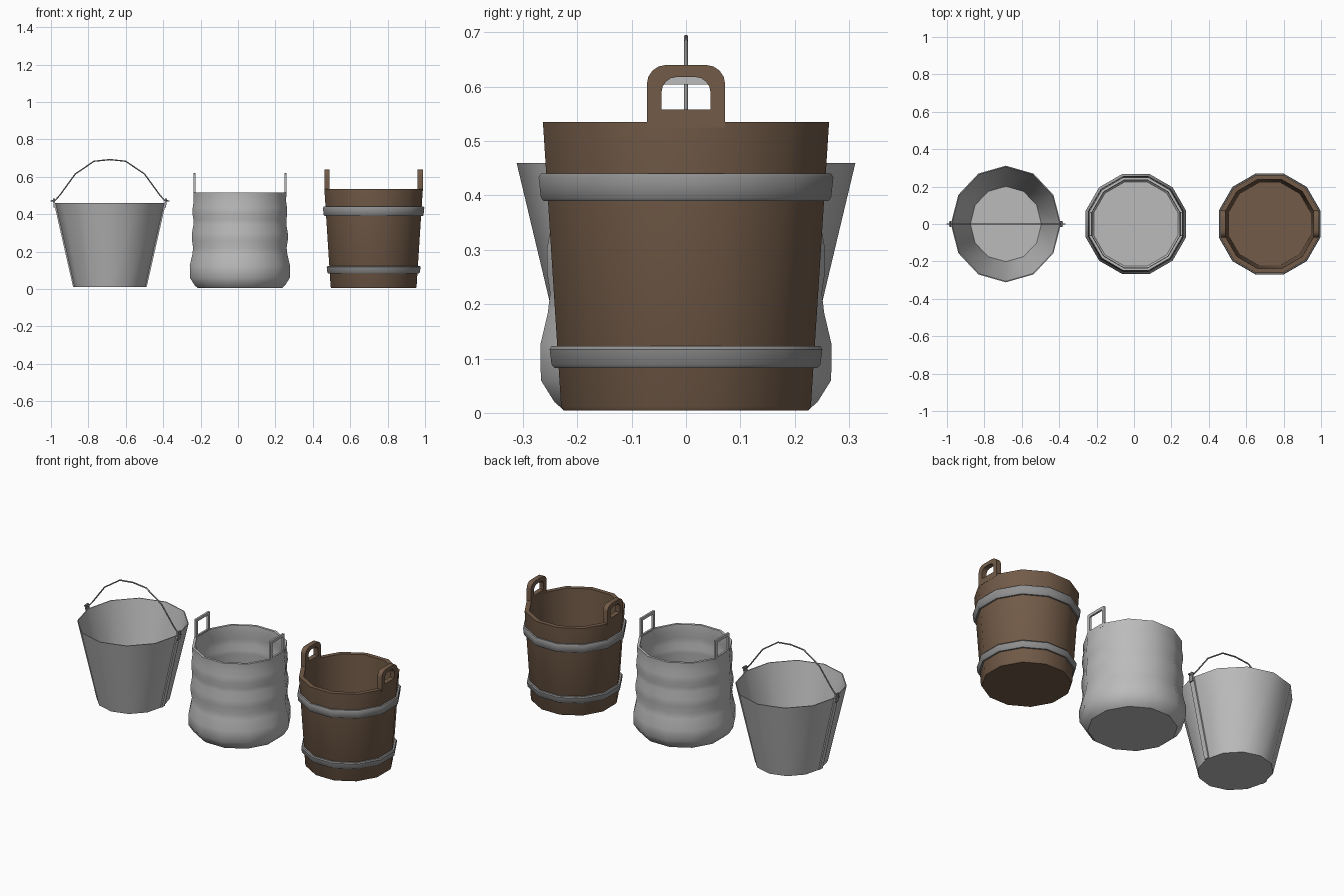
import bpy, bmesh
from math import pi, sin, cos, radians
from mathutils import Vector

cube = bpy.data.objects.get("Cube")
if cube:
    bpy.data.objects.remove(cube)

SIDES = 12
FLAT = 1 / cos(pi / SIDES)   # corner radius for a given flat-to-centre distance


def material(name, rgb):
    m = bpy.data.materials.new(name)
    m.use_nodes = True
    m.diffuse_color = (*rgb, 1)
    m.node_tree.nodes["Principled BSDF"].inputs["Base Color"].default_value = (*rgb, 1)
    return m


light_metal = material("light metal", (0.5, 0.5, 0.5))
dark_metal = material("dark metal", (0.28, 0.28, 0.28))
wood = material("brown wood", (0.17, 0.105, 0.065))


def finish(name, bm, mat, smooth=True):
    bmesh.ops.recalc_face_normals(bm, faces=bm.faces[:])
    mesh = bpy.data.meshes.new(name)
    bm.to_mesh(mesh)
    bm.free()
    mesh.materials.append(mat)
    ob = bpy.data.objects.new(name, mesh)
    bpy.context.collection.objects.link(ob)
    if smooth:
        bpy.ops.object.select_all(action='DESELECT')
        ob.select_set(True)
        bpy.context.view_layer.objects.active = ob
        bpy.ops.object.shade_smooth_by_angle(angle=radians(40))
    return ob


def lathe(name, x, profile, mat, turn=0.0, sx=1.0, sy=1.0, closed=False):
    """Spin (radius, height) points; open profiles get flat caps at both ends."""
    bm = bmesh.new()
    rings = []
    for r, z in profile:
        angles = [turn + 2 * pi * i / SIDES for i in range(SIDES)]
        rings.append([bm.verts.new((x + r * sx * cos(a), r * sy * sin(a), z)) for a in angles])
    pairs = list(zip(rings, rings[1:]))
    if closed:
        pairs.append((rings[-1], rings[0]))
    else:
        bm.faces.new(rings[0])
        bm.faces.new(rings[-1])
    for a, b in pairs:
        for i in range(SIDES):
            j = (i + 1) % SIDES
            bm.faces.new((a[i], a[j], b[j], b[i]))
    return finish(name, bm, mat)


def arch(half, z0, z1, corner, steps):
    """Upright outline with rounded top corners, as (y, z) points."""
    right = [(half, z0)]
    for k in range(steps + 1):
        a = pi / 2 * k / steps
        right.append((half - corner + corner * cos(a), z1 - corner + corner * sin(a)))
    return right + [(-y, z) for y, z in reversed(right)]


def frame(name, x, thick, outer, inner, mat):
    """Flat loop handle between two matching outlines."""
    bm = bmesh.new()
    loops = [[bm.verts.new((x + dx, y, z)) for y, z in line]
             for line, dx in ((outer, -thick / 2), (outer, thick / 2),
                              (inner, thick / 2), (inner, -thick / 2))]
    n = len(outer)
    for a, b in zip(loops, loops[1:] + loops[:1]):
        for i in range(n):
            j = (i + 1) % n
            bm.faces.new((a[i], a[j], b[j], b[i]))
    return finish(name, bm, mat)


def strip(name, bottom, top, width, thick, mat):
    """Thin leaning plate running from one point to another in the xz plane."""
    bm = bmesh.new()
    bmesh.ops.create_cube(bm, size=1)
    for v in bm.verts:
        x, z = top if v.co.z > 0 else bottom
        v.co = Vector((x + v.co.x * thick, v.co.y * width, z))
    return finish(name, bm, mat, smooth=False)


# Tapered pail
PX = -0.685
lathe("pail_body", PX, [(0.193, 0.01), (0.294, 0.46), (0.289, 0.46), (0.19, 0.02)],
      light_metal, sy=1.06)
for side, s in (("left", 1), ("right", -1)):
    strip(f"pail_seam_{side}", (PX + s * 0.193, 0.012), (PX + s * 0.295, 0.46),
          0.03, 0.008, light_metal)
    strip(f"pail_ear_{side}", (PX + s * 0.295, 0.435), (PX + s * 0.300, 0.485),
          0.026, 0.01, dark_metal)

# Pail wire handle
half = [(0.318, 0.47), (0.292, 0.474), (0.265, 0.505), (0.185, 0.615), (0.085, 0.683)]
path = [(-x, z) for x, z in half] + [(0, 0.692)] + half[::-1]
curve = bpy.data.curves.new("pail_handle", 'CURVE')
curve.dimensions = '3D'
curve.bevel_depth = 0.004
curve.bevel_resolution = 1
curve.use_fill_caps = True
spline = curve.splines.new('POLY')
spline.points.add(len(path) - 1)
for p, (x, z) in zip(spline.points, path):
    p.co = (PX + x, 0, z, 1)
curve.materials.append(dark_metal)
handle = bpy.data.objects.new("pail_handle", curve)
bpy.context.collection.objects.link(handle)
bpy.ops.object.select_all(action='DESELECT')
handle.select_set(True)
bpy.context.view_layer.objects.active = handle
bpy.ops.object.convert(target='MESH')

# Ribbed metal bucket
MX = 0.01
ribs = [(0.225, 0.005), (0.242, 0.02), (0.267, 0.06), (0.268, 0.125), (0.254, 0.185),
        (0.250, 0.22), (0.256, 0.26), (0.256, 0.30), (0.248, 0.345), (0.248, 0.37),
        (0.253, 0.40), (0.252, 0.435), (0.247, 0.47), (0.249, 0.515)]
inside = [(r - 0.014, z) for r, z in reversed(ribs[2:])] + [(0.225, 0.03)]
lathe("ribbed_bucket", MX, [(r * FLAT, z) for r, z in ribs + inside],
      light_metal, turn=pi / SIDES)
for side, s in (("left", 1), ("right", -1)):
    outer = arch(0.065, 0.50, 0.62, 0.004, 1)
    inner = arch(0.049, 0.52, 0.604, 0.003, 1)
    frame(f"ribbed_bucket_handle_{side}", MX + s * 0.243, 0.011, outer, inner, light_metal)

# Wooden bucket
WX = 0.725


def wall(z):
    return 0.229 + 0.064 * z


lathe("wooden_bucket", WX,
      [(r * FLAT, z) for r, z in ((0.225, 0.004), (wall(0.012), 0.012), (wall(0.535), 0.535),
                                  (0.238, 0.535), (0.221, 0.05))],
      wood, turn=pi / SIDES)
for name, z0, z1 in (("lower_hoop", 0.083, 0.123), ("upper_hoop", 0.39, 0.44)):
    ring = [(wall(z0) - 0.005, z0), (wall(z0) + 0.008, z0), (wall(z0) + 0.013, z0 + 0.006),
            (wall(z1) + 0.014, z1 - 0.006), (wall(z1) + 0.010, z1), (wall(z1) - 0.005, z1)]
    lathe(name, WX, [(r * FLAT, z) for r, z in ring], dark_metal, turn=pi / SIDES, closed=True)
for side, s in (("left", 1), ("right", -1)):
    outer = arch(0.072, 0.525, 0.64, 0.035, 4)
    inner = arch(0.045, 0.558, 0.618, 0.028, 4)
    frame(f"wooden_handle_{side}", WX + s * 0.249, 0.029, outer, inner, wood)
